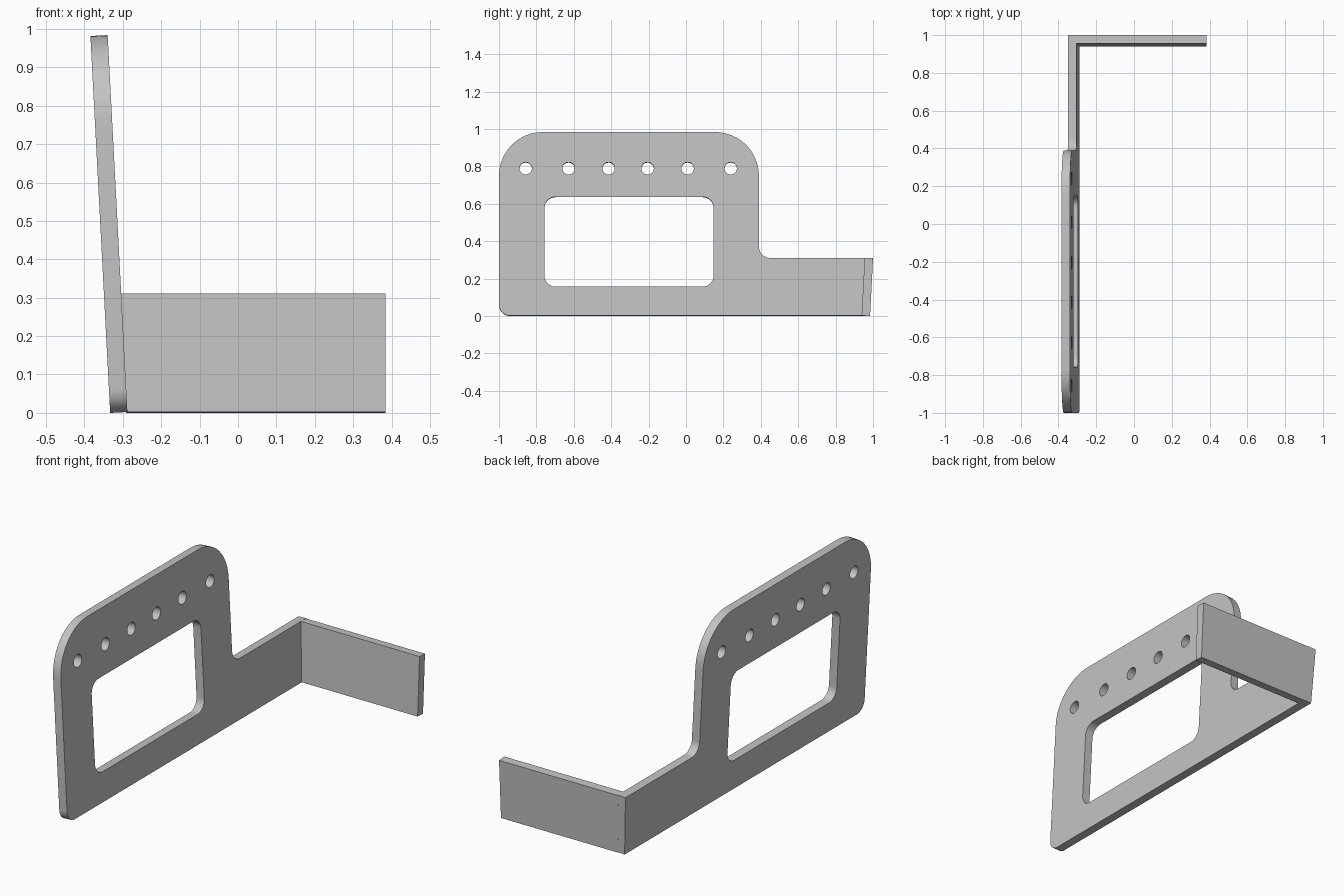
import bpy
from math import sin, cos, pi, radians
from mathutils import Vector, Matrix

if "Cube" in bpy.data.objects:
    bpy.data.objects.remove(bpy.data.objects["Cube"], do_unlink=True)

THICK = 0.045
TILT = radians(3)
S, C = sin(TILT), cos(TILT)

metal = bpy.data.materials.new("plain grey metal")
metal.use_nodes = True
grey = (0.55, 0.55, 0.55, 1)
metal.diffuse_color = grey
metal.node_tree.nodes["Principled BSDF"].inputs["Base Color"].default_value = grey


def rounded(corners, steps=12):
    """Closed outline from (u, v, radius) corners; radius 0 stays sharp."""
    out = []
    for i, (u, v, r) in enumerate(corners):
        p = Vector((u, v))
        if r == 0:
            out.append(p)
            continue
        a = (Vector(corners[i - 1][:2]) - p).normalized()
        b = (Vector(corners[(i + 1) % len(corners)][:2]) - p).normalized()
        # right-angled corner: quarter arc from one side to the other
        for k in range(steps + 1):
            t = pi / 2 * k / steps
            out.append(p + a * r * (1 - sin(t)) + b * r * (1 - cos(t)))
    return out


def circle(u, v, r, sides=32):
    return [Vector((u + r * cos(2 * pi * k / sides), v + r * sin(2 * pi * k / sides)))
            for k in range(sides)]


def sheet(name, loops, origin, u, v):
    """Flat sheet with holes, its back face on the plane spanned by u and v."""
    curve = bpy.data.curves.new(name, "CURVE")
    curve.dimensions = "2D"
    curve.fill_mode = "BOTH"
    curve.extrude = THICK / 2
    for loop in loops:
        spline = curve.splines.new("POLY")
        spline.points.add(len(loop) - 1)
        for point, co in zip(spline.points, loop):
            point.co = (co.x, co.y, 0, 1)
        spline.use_cyclic_u = True
    curve.materials.append(metal)
    obj = bpy.data.objects.new(name, curve)
    bpy.context.collection.objects.link(obj)
    u, v = Vector(u), Vector(v)
    w = u.cross(v)
    frame = Matrix((u, v, w)).transposed().to_4x4()
    frame.translation = Vector(origin) + w * THICK / 2
    obj.matrix_world = frame

    bpy.ops.object.select_all(action="DESELECT")
    obj.select_set(True)
    bpy.context.view_layer.objects.active = obj
    bpy.ops.object.convert(target="MESH")
    obj = bpy.context.object
    bpy.ops.object.mode_set(mode="EDIT")
    bpy.ops.mesh.select_all(action="SELECT")
    bpy.ops.mesh.remove_doubles(threshold=0.0001)
    bpy.ops.mesh.normals_make_consistent(inside=False)
    bpy.ops.object.mode_set(mode="OBJECT")
    bpy.ops.object.shade_smooth_by_angle(angle=radians(30))
    return obj


# Side plate: leaning panel with a low tail, a window and a row of holes
ARM_TOP, TOP, BACK = 0.309, 0.983, 0.984
outline = rounded([
    (-1, 0, 0.06), (BACK, 0, 0), (BACK + ARM_TOP * S, ARM_TOP, 0),
    (0.39, ARM_TOP, 0.06), (0.39, TOP, 0.235), (-1, TOP, 0.235)])
window = rounded([
    (-0.757, 0.155, 0.06), (0.148, 0.155, 0.06),
    (0.148, 0.636, 0.06), (-0.757, 0.636, 0.06)])
holes = [circle(y, 0.788, 0.033)
         for y in (-0.857, -0.628, -0.414, -0.205, 0.009, 0.239)]
sheet("side_plate", [outline, window] + holes, (-0.333, 0, 0), (0, 1, 0), (-S, 0, C))

# Back arm: leaning flange that starts against the inner face of the plate
start = -0.292
arm = rounded([
    (start, 0, 0), (0.384, 0, 0), (0.384, ARM_TOP, 0),
    (start - ARM_TOP * S, ARM_TOP, 0)])
sheet("back_arm", [arm], (0, BACK, 0), (1, 0, 0), (0, S, C))
